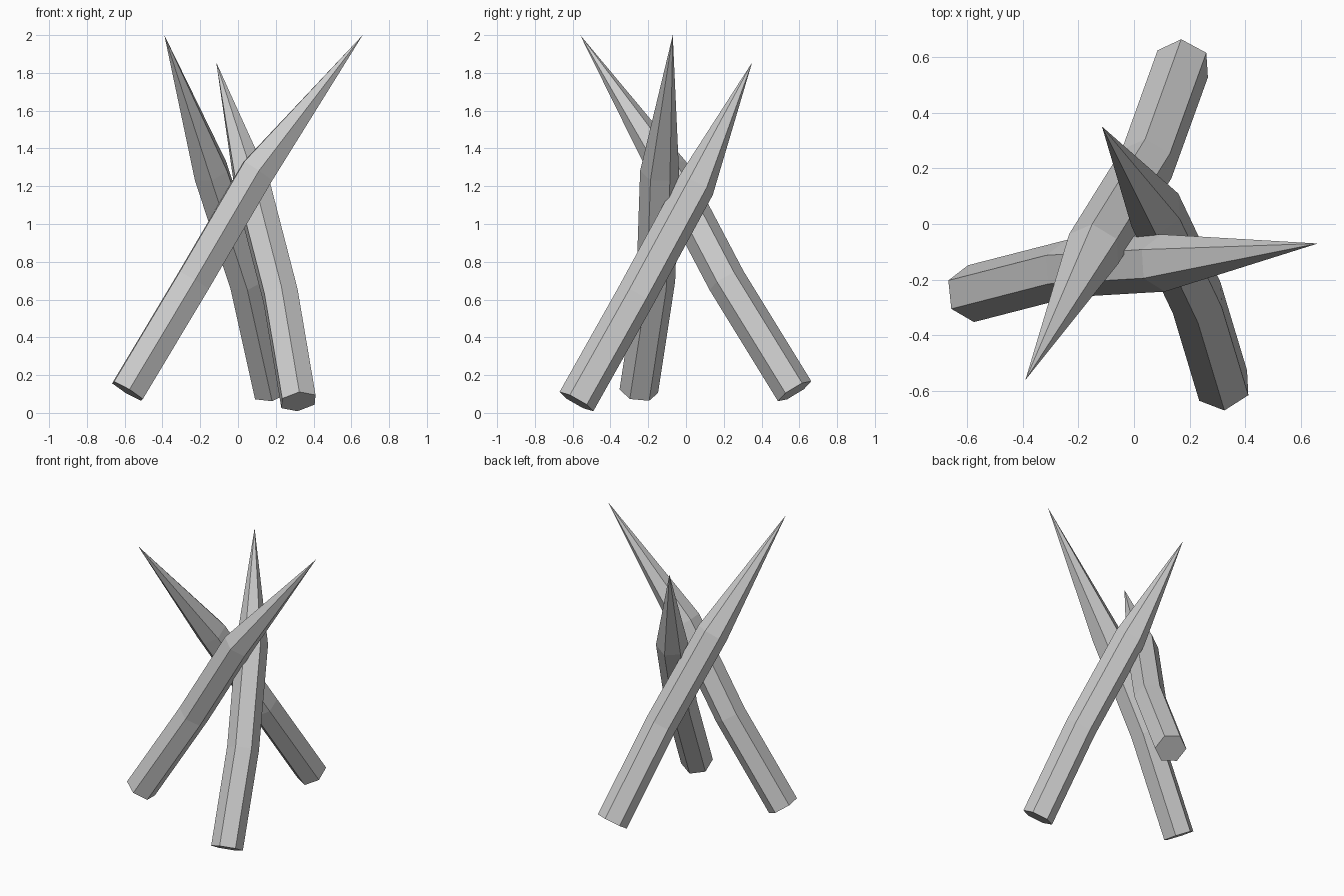
import bpy
import bmesh
from math import cos, sin, radians
from mathutils import Vector

if "Cube" in bpy.data.objects:
    bpy.data.objects.remove(bpy.data.objects["Cube"])

SIDES, RADIUS = 6, 0.103

grey = bpy.data.materials.new("plain_grey")
grey.use_nodes = True
colour = (0.6, 0.6, 0.6, 1)
grey.diffuse_color = colour
grey.node_tree.nodes["Principled BSDF"].inputs["Base Color"].default_value = colour


def stake(name, path, phase):
    """Bent six-sided stake: rings along the path, closing to a sharp tip."""
    pts = [Vector(p) for p in path]
    dirs = [(b - a).normalized() for a, b in zip(pts, pts[1:])]
    bm = bmesh.new()
    side = Vector((0, 0, 1)).cross(dirs[0]).normalized()
    rings = []
    for i, centre in enumerate(pts[:-1]):
        axis = dirs[i] if i == 0 else (dirs[i - 1] + dirs[i]).normalized()
        side = (side - axis * side.dot(axis)).normalized()
        up = axis.cross(side)
        angles = [radians(phase + 360 * k / SIDES) for k in range(SIDES)]
        rings.append([bm.verts.new(centre + RADIUS * (cos(a) * side + sin(a) * up))
                      for a in angles])
    tip = bm.verts.new(pts[-1])
    for k in range(SIDES):
        n = (k + 1) % SIDES
        for low, high in zip(rings, rings[1:]):
            bm.faces.new((low[k], low[n], high[n], high[k]))
        bm.faces.new((rings[-1][k], rings[-1][n], tip))
    # flat butt end
    bm.faces.new(rings[0][::-1])
    bmesh.ops.recalc_face_normals(bm, faces=bm.faces)
    mesh = bpy.data.meshes.new(name)
    bm.to_mesh(mesh)
    bm.free()
    mesh.materials.append(grey)
    obj = bpy.data.objects.new(name, mesh)
    bpy.context.collection.objects.link(obj)


# Three stakes crossing each other, listed from butt to tip
stake("right_stake", [(-0.585, -0.25, 0.115), (-0.235, -0.16, 0.70),
                      (0.105, -0.14, 1.28), (0.66, -0.07, 2.0)], 50)
stake("back_stake", [(0.175, 0.575, 0.115), (0.045, 0.215, 0.70),
                     (-0.145, -0.09, 1.28), (-0.39, -0.56, 2.0)], 50)
stake("front_stake", [(0.32, -0.58, 0.06), (0.225, -0.265, 0.62),
                      (0.075, 0.05, 1.20), (-0.115, 0.35, 1.855)], 18)
